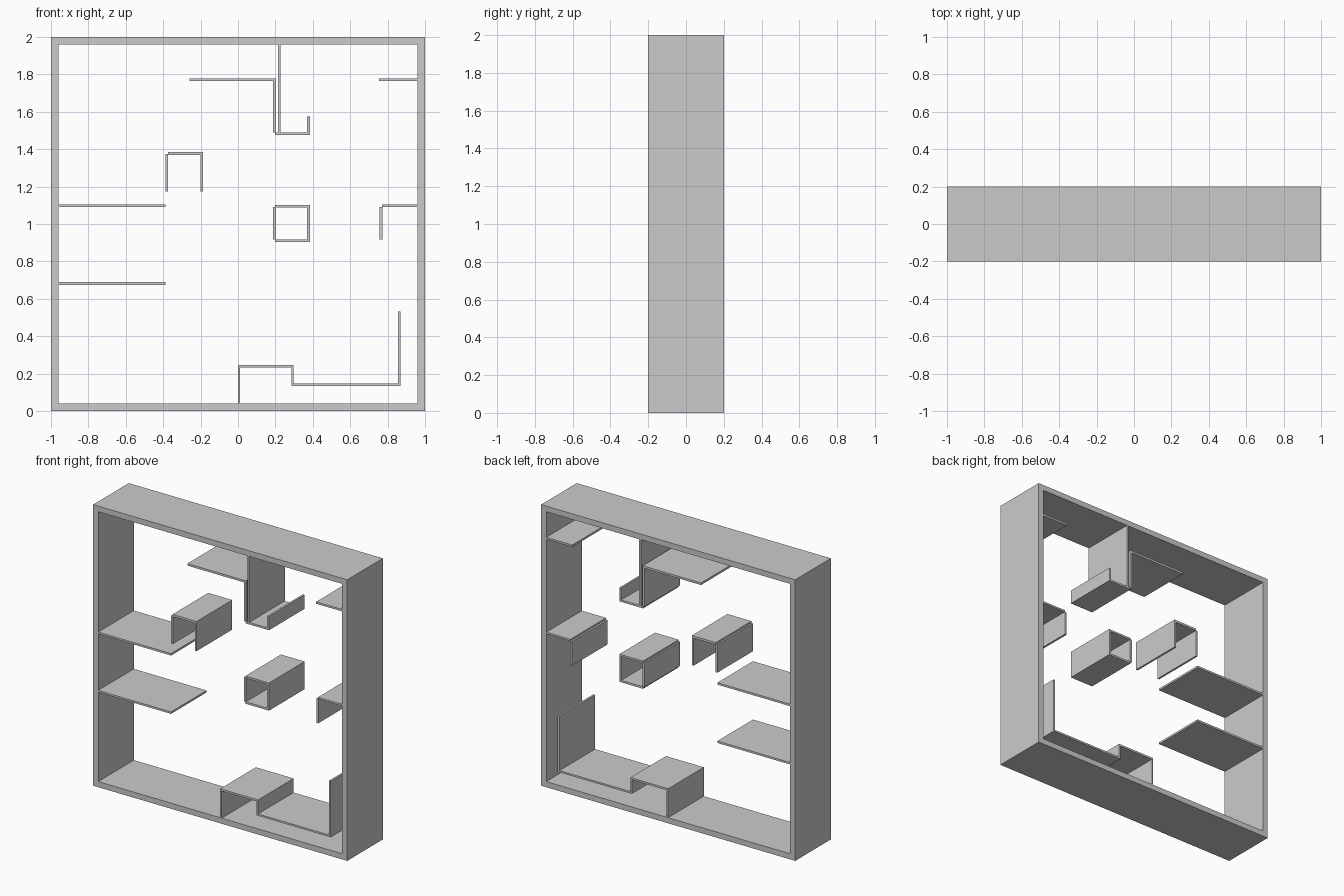
import bpy

if "Cube" in bpy.data.objects:
    bpy.data.objects.remove(bpy.data.objects["Cube"])

DEPTH = 0.4


def make_part(name, rects):
    """One object made of flat plates: each (x0, x1, z0, z1) spans the full depth."""
    verts, faces = [], []
    for x0, x1, z0, z1 in rects:
        b = len(verts)
        for y in (-DEPTH / 2, DEPTH / 2):
            verts += [(x0, y, z0), (x1, y, z0), (x1, y, z1), (x0, y, z1)]
        faces += [(b, b + 1, b + 2, b + 3), (b + 7, b + 6, b + 5, b + 4)]
        for i in range(4):
            j = (i + 1) % 4
            faces.append((b + i, b + i + 4, b + j + 4, b + j))
    mesh = bpy.data.meshes.new(name)
    mesh.from_pydata(verts, [], faces)
    obj = bpy.data.objects.new(name, mesh)
    bpy.context.collection.objects.link(obj)
    return obj


def make_frame(name, w, h, t):
    """Open rectangular ring with clean mitred front and back faces."""
    outer = [(-w, 0), (w, 0), (w, h), (-w, h)]
    inner = [(-w + t, t), (w - t, t), (w - t, h - t), (-w + t, h - t)]
    verts = [(x, y, z) for y in (-DEPTH / 2, DEPTH / 2) for x, z in outer + inner]
    faces = []
    for i in range(4):
        j = (i + 1) % 4
        faces += [(i, j, j + 4, i + 4), (i + 8, i + 12, j + 12, j + 8),
                  (i, i + 8, j + 8, j), (i + 4, j + 4, j + 12, i + 12)]
    mesh = bpy.data.meshes.new(name)
    mesh.from_pydata(verts, [], faces)
    bpy.context.collection.objects.link(bpy.data.objects.new(name, mesh))


# Outer border
make_frame("outer_frame", 1.0, 2.0, 0.04)

# Plain shelves on the side walls
for name, x0, x1, z in (("left_upper_shelf", -0.96, -0.387, 1.09),
                        ("left_lower_shelf", -0.96, -0.387, 0.675),
                        ("right_top_shelf", 0.755, 0.96, 1.764)):
    make_part(name, [(x0, x1, z, z + 0.014)])

# Hanging wall, ledge and hook under the ceiling
make_part("ceiling_wall", [(0.215, 0.228, 1.49, 1.96)])
make_part("ceiling_ledge", [(-0.258, 0.187, 1.764, 1.779),
                            (0.187, 0.202, 1.49, 1.779)])
make_part("ceiling_hook", [(0.198, 0.384, 1.476, 1.49),
                           (0.37, 0.384, 1.49, 1.575)])

# Upside-down U block
make_part("arch_block", [(-0.375, -0.186, 1.37, 1.386),
                         (-0.387, -0.373, 1.175, 1.373),
                         (-0.2, -0.186, 1.175, 1.37)])

# Closed square tube in the middle
make_part("square_tube", [(0.198, 0.384, 1.087, 1.101),
                          (0.198, 0.384, 0.904, 0.918),
                          (0.37, 0.384, 0.918, 1.087),
                          (0.187, 0.202, 0.917, 1.09)])

# Right shelf with hanging lip
make_part("right_shelf", [(0.77, 0.96, 1.09, 1.103),
                          (0.757, 0.772, 0.918, 1.091)])

# Stepped platform on the floor with a tall end wall
make_part("floor_steps", [(0.0, 0.012, 0.04, 0.232),
                          (0.0, 0.298, 0.232, 0.246),
                          (0.285, 0.298, 0.133, 0.232),
                          (0.298, 0.856, 0.133, 0.146),
                          (0.856, 0.87, 0.133, 0.532)])
